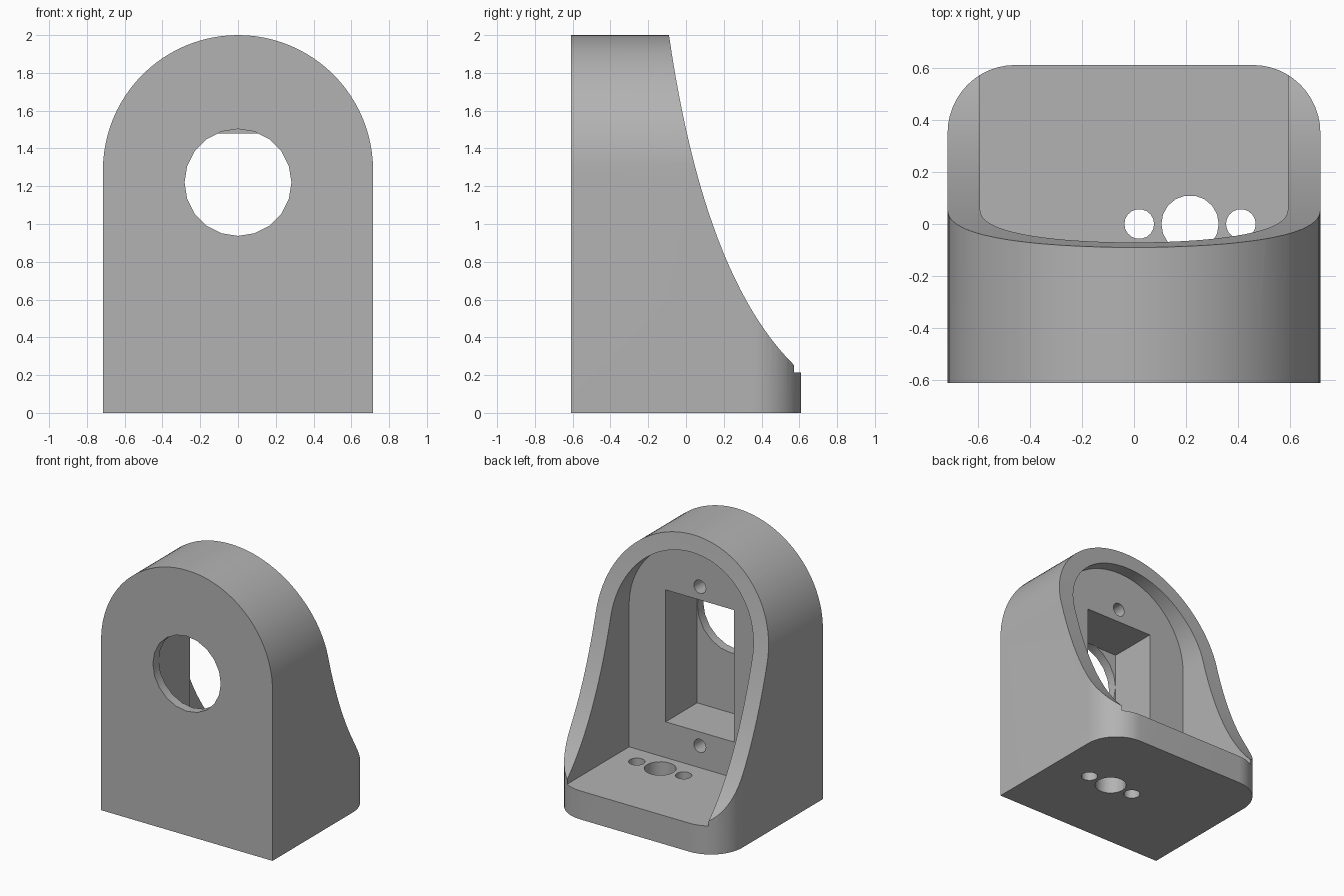
import bpy, bmesh, math
from mathutils import Vector

cube = bpy.data.objects.get("Cube")
if cube:
    bpy.data.objects.remove(cube, do_unlink=True)

grey = bpy.data.materials.new("plain_grey")
grey.use_nodes = True
grey.diffuse_color = (0.45, 0.45, 0.45, 1)
grey.node_tree.nodes["Principled BSDF"].inputs["Base Color"].default_value = (0.45, 0.45, 0.45, 1)


def prism(name, profile, axis, lo, hi):
    """Extrude a 2D profile along x (y,z), y (x,z) or z (x,y)."""
    place = {"x": lambda a, b, t: (t, a, b),
             "y": lambda a, b, t: (a, t, b),
             "z": lambda a, b, t: (a, b, t)}[axis]
    bm = bmesh.new()
    face = bm.faces.new([bm.verts.new(place(a, b, lo)) for a, b in profile])
    out = bmesh.ops.extrude_face_region(bm, geom=[face])
    moved = [g for g in out["geom"] if isinstance(g, bmesh.types.BMVert)]
    bmesh.ops.translate(bm, verts=moved, vec=Vector(place(0, 0, hi - lo)))
    bmesh.ops.recalc_face_normals(bm, faces=bm.faces)
    mesh = bpy.data.meshes.new(name)
    bm.to_mesh(mesh)
    bm.free()
    mesh.materials.append(grey)
    obj = bpy.data.objects.new(name, mesh)
    bpy.context.collection.objects.link(obj)
    return obj


def arc(cx, cy, r, start, end, n):
    angles = [math.radians(start + (end - start) * i / n) for i in range(n + 1)]
    return [(cx + r * math.cos(a), cy + r * math.sin(a)) for a in angles]


def circle(cx, cy, r, n):
    return arc(cx, cy, r, 0, 360, n)[:-1]


def box(x0, x1, y0, y1):
    return [(x0, y0), (x1, y0), (x1, y1), (x0, y1)]


def arch(r, bottom):
    return [(-r, bottom), (r, bottom)] + arc(0, ARCH_Z, r, 0, 180, 48)


def combine(target, tool, operation="DIFFERENCE"):
    mod = target.modifiers.new("cut", "BOOLEAN")
    mod.operation, mod.solver, mod.object = operation, "EXACT", tool
    bpy.context.view_layer.objects.active = target
    bpy.ops.object.modifier_apply(modifier=mod.name)
    bpy.data.objects.remove(tool, do_unlink=True)


HALF, DEPTH, ARCH_Z, CORNER = 0.715, 0.61, 1.285, 0.26
INNER, WALL_Y, FLOOR = 0.59, -0.165, 0.215

# Arched body with rounded rear corners
body = prism("motor_bracket", arch(HALF, 0), "y", -DEPTH, DEPTH)
cx, cy = HALF - CORNER, DEPTH - CORNER
plan = [(-HALF, -DEPTH - 0.1), (HALF, -DEPTH - 0.1)]
plan += arc(cx, cy, CORNER, 0, 90, 12) + arc(-cx, cy, CORNER, 90, 180, 12)
combine(body, prism("plan_cutter", plan, "z", -0.1, 2.1), "INTERSECT")

# Sweeping curve that trims the side walls
p0, p1, p2 = Vector((-0.09, 2)), Vector((0.095, 0.72)), Vector((0.575, 0.25))
steps = [i / 24 for i in range(25)]
sweep = [tuple(p0 * (1 - t) ** 2 + p1 * 2 * t * (1 - t) + p2 * t * t) for t in steps]
sweep = [(-0.105, 2.1)] + sweep + [(0.8, 0.23), (0.8, 2.1)]
combine(body, prism("sweep_cutter", sweep, "x", -1, 1))

# Arched cavity, open at the rear, and the deeper rectangular pocket
combine(body, prism("cavity_cutter", arch(INNER, FLOOR), "y", WALL_Y, 0.8))
combine(body, prism("pocket_cutter", box(-0.285, 0.285, 0.485, 1.48), "y", -0.54, 0))

# Round front opening and screw holes above and below the pocket
combine(body, prism("opening_cutter", circle(0, 1.22, 0.283, 20), "y", -0.7, -0.535))
for z in (0.38, 1.58):
    combine(body, prism("screw_cutter", circle(0, z, 0.05, 20), "y", -0.5, 0))

# Holes through the floor
for x, r in ((0.02, 0.057), (0.215, 0.11), (0.41, 0.057)):
    combine(body, prism("floor_cutter", circle(x, 0, r, 18), "z", -0.1, 0.3))

bpy.ops.object.select_all(action="DESELECT")
body.select_set(True)
bpy.context.view_layer.objects.active = body
bpy.ops.object.shade_smooth_by_angle(angle=math.radians(25))
